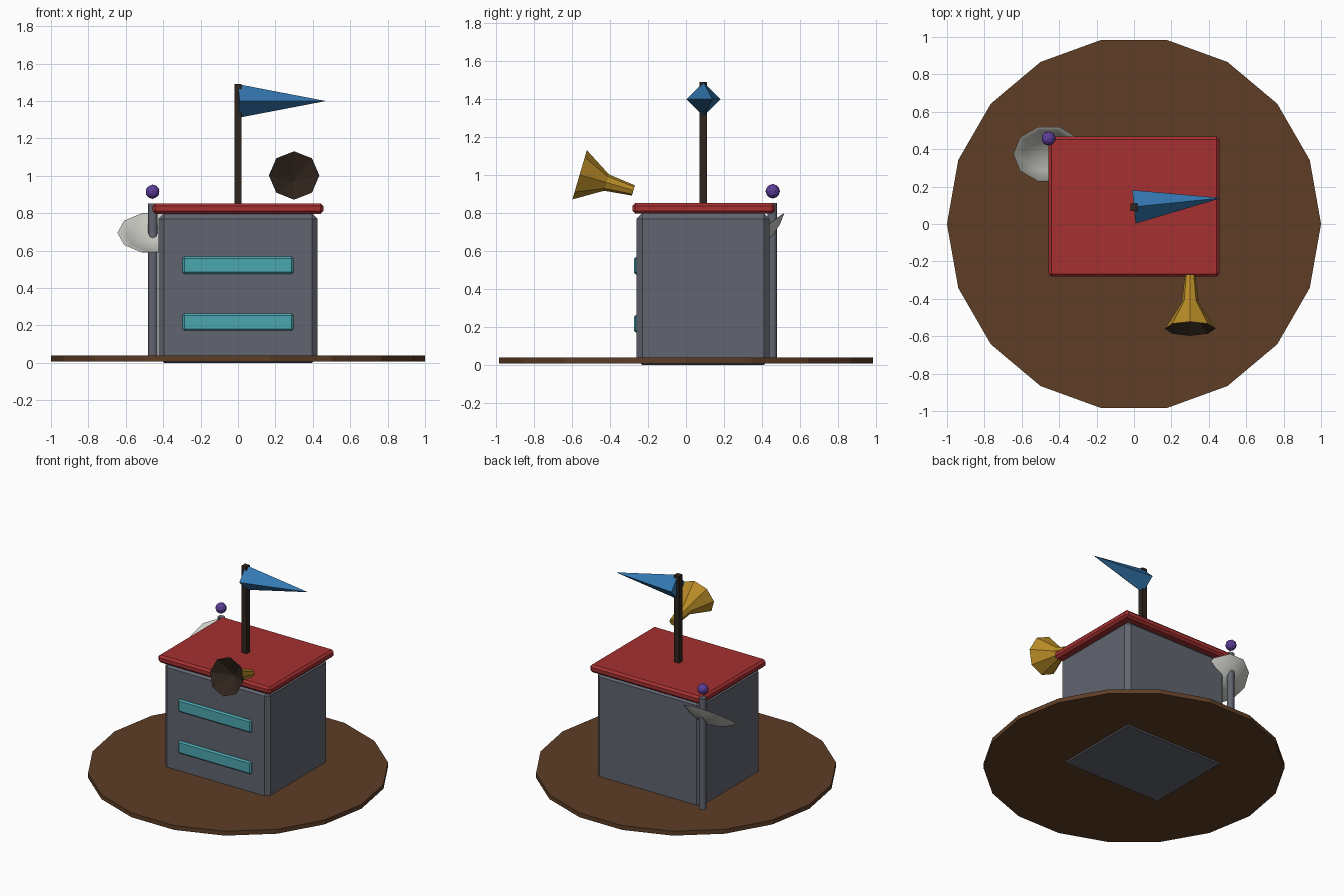
import bpy, bmesh
from math import radians, pi, cos, sin
from mathutils import Matrix, Vector

if "Cube" in bpy.data.objects:
    bpy.data.objects.remove(bpy.data.objects["Cube"])


def material(name, rgb):
    m = bpy.data.materials.new(name)
    m.diffuse_color = (*rgb, 1)
    m.use_nodes = True
    m.node_tree.nodes["Principled BSDF"].inputs["Base Color"].default_value = m.diffuse_color
    return m


BROWN = material("brown", (0.11, 0.047, 0.019))
WALL = material("slate", (0.12, 0.13, 0.16))
RED = material("red", (0.38, 0.03, 0.03))
TEAL = material("teal", (0.07, 0.38, 0.43))
DARK = material("dark", (0.03, 0.018, 0.012))
BLUE = material("blue", (0.035, 0.19, 0.45))
GOLD = material("gold", (0.48, 0.26, 0.02))
PURPLE = material("purple", (0.11, 0.05, 0.33))
PALE = material("pale grey", (0.6, 0.6, 0.56))


def add(name, bm, mat, matrix=Matrix()):
    me = bpy.data.meshes.new(name)
    bm.to_mesh(me)
    bm.free()
    ob = bpy.data.objects.new(name, me)
    ob.matrix_world = matrix
    bpy.context.collection.objects.link(ob)
    me.materials.append(mat)
    return ob


def box(name, lo, hi, mat, bevel=0):
    lo, hi = Vector(lo), Vector(hi)
    bm = bmesh.new()
    bmesh.ops.create_cube(bm, size=1, matrix=Matrix.Translation((lo + hi) / 2)
                          @ Matrix.Diagonal((*(hi - lo), 1)))
    ob = add(name, bm, mat)
    if bevel:
        mod = ob.modifiers.new("Bevel", 'BEVEL')
        mod.width, mod.segments = bevel, 1
    return ob


def lathe(name, profile, sides, mat, matrix=Matrix(), smooth=False):
    # profile of (radius, height) points; radius 0 makes a single pole
    bm = bmesh.new()
    rings = []
    for r, z in profile:
        n = sides if r else 1
        rings.append([bm.verts.new((r * cos(2 * pi * i / sides), r * sin(2 * pi * i / sides), z))
                      for i in range(n)])
    for a, b in zip(rings, rings[1:]):
        for i in range(sides):
            j = (i + 1) % sides
            quad = [a[i % len(a)], a[j % len(a)], b[j % len(b)], b[i % len(b)]]
            bm.faces.new(list(dict.fromkeys(quad)))
    bmesh.ops.dissolve_limit(bm, angle_limit=0.001, verts=bm.verts, edges=bm.edges)
    ob = add(name, bm, mat, matrix)
    if smooth:
        bpy.ops.object.select_all(action='DESELECT')
        ob.select_set(True)
        bpy.context.view_layer.objects.active = ob
        bpy.ops.object.shade_smooth_by_angle(angle=radians(60))
    return ob


# Ground disc
lathe("ground_disc", [(0, 0.008), (1, 0.008), (1, 0.04), (0, 0.04)], 18, BROWN)

# Building, roof slab and window strips
box("building", (-0.425, -0.26, 0), (0.425, 0.44, 0.80), WALL, 0.03)
box("roof", (-0.457, -0.282, 0.797), (0.457, 0.468, 0.853), RED, 0.015)
for i, z in enumerate((0.218, 0.522)):
    box(f"window_{i + 1}", (-0.297, -0.275, z - 0.046), (0.297, -0.235, z + 0.046), TEAL, 0.01)

# Flag pole and pennant
box("flag_pole", (-0.02, 0.07, 0.83), (0.02, 0.11, 1.49), DARK)
lathe("pennant", [(0, 0), (0.09, 0), (0, 0.472)], 4, BLUE,
      Matrix.Translation((0, 0.092, 1.4)) @ Matrix.Rotation(0.1, 4, 'Z')
      @ Matrix.Rotation(pi / 2, 4, 'Y'))

# Horn with dark mouth
horn = Matrix.Translation((0.3, -0.56, 1.002)) @ Matrix.Rotation(radians(-106.3), 4, 'X')
lathe("horn", [(0.135, 0), (0.045, 0.147), (0.028, 0.295), (0, 0.295)], 8, GOLD, horn)
lathe("horn_mouth", [(0, 0.1), (0.135, 0)], 8, DARK, horn)

# Corner mast with dish and ball
lathe("mast", [(0, 0.02), (0.025, 0.02), (0.025, 0.852), (0, 0.852)], 8, WALL,
      Matrix.Translation((-0.455, 0.455, 0)), True)
lathe("dish", [(0, -0.07), (0.07, -0.058), (0.135, -0.033), (0.188, 0),
               (0.178, 0.002), (0.13, -0.026), (0.068, -0.05), (0, -0.06)], 10, PALE,
      Matrix.Translation((-0.457, 0.373, 0.695)) @ Matrix.Rotation(radians(36), 4, 'X'), True)
bm = bmesh.new()
bmesh.ops.create_icosphere(bm, subdivisions=2, radius=0.038)
add("mast_ball", bm, PURPLE, Matrix.Translation((-0.457, 0.457, 0.915)))
